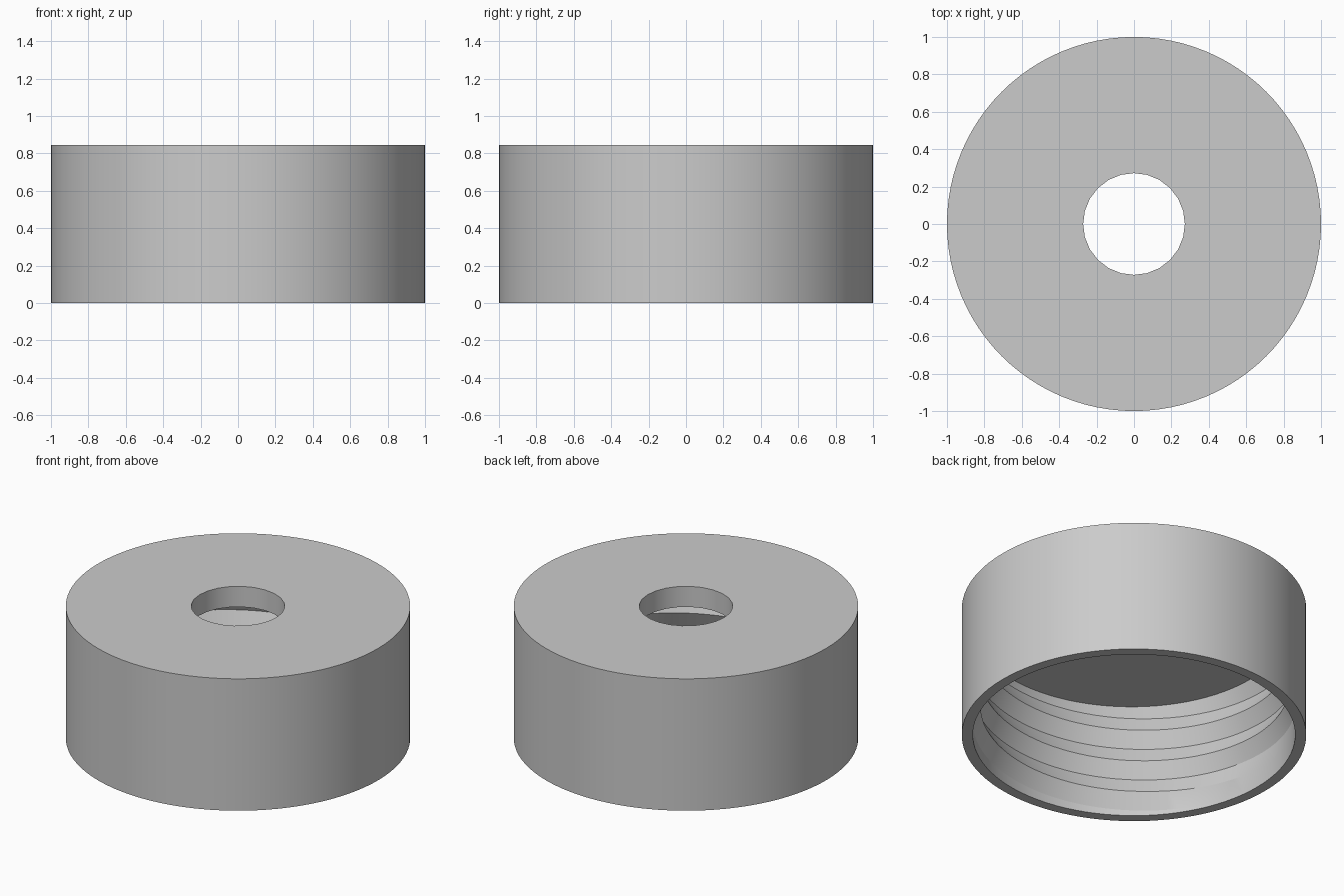
import bpy, bmesh
from math import pi, cos, sin, radians

cube = bpy.data.objects.get("Cube")
if cube:
    bpy.data.objects.remove(cube)

SEGMENTS, HOLE_STEP = 96, 4
HEIGHT, CEILING = 0.845, 0.713
OUTER, BORE, HOLE = 1.0, 0.936, 0.272
PITCH, DEPTH = 0.205, 0.046
THREAD_Z, THREAD_ANGLE = 0.10, radians(165)


def bore_radius(turn, z):
    """V thread radius; the ridge fades in over its first sixth of a turn."""
    t = (z - THREAD_Z) / PITCH - turn
    strand = round(t)
    fade = min(1, max(0, (turn + strand) * 6))
    return BORE - DEPTH * fade * (1 - 2 * abs(t - strand))


def add_vert(bm, radius, step, z):
    angle = THREAD_ANGLE + 2 * pi * step / SEGMENTS
    return bm.verts.new((radius * cos(angle), radius * sin(angle), z))


bm = bmesh.new()
columns = []
for i in range(SEGMENTS + 1):
    turn = i / SEGMENTS
    # Outer wall and rim
    column = [add_vert(bm, OUTER, i, HEIGHT), add_vert(bm, OUTER, i, 0)]
    # Threaded bore: crest and root rows climb along the helix
    for half in range(-4, 9):
        z = min(CEILING, max(0, THREAD_Z + PITCH * (turn + half / 2)))
        column.append(add_vert(bm, bore_radius(turn, z), i, z))
    # Hole through the top plate, with fewer sides
    side = i - i % HOLE_STEP
    column += [add_vert(bm, HOLE, side, CEILING), add_vert(bm, HOLE, side, HEIGHT)]
    columns.append(column)

# Skin neighbouring columns, then weld the coinciding points
for a, b in zip(columns, columns[1:]):
    for j in range(len(a)):
        bm.faces.new((a[j - 1], a[j], b[j], b[j - 1]))
bmesh.ops.remove_doubles(bm, verts=bm.verts[:], dist=0.0002)
bmesh.ops.recalc_face_normals(bm, faces=bm.faces[:])

mesh = bpy.data.meshes.new("threaded_cap")
bm.to_mesh(mesh)
bm.free()
cap = bpy.data.objects.new("threaded_cap", mesh)
bpy.context.collection.objects.link(cap)

# Plain grey
grey = bpy.data.materials.new("plain_grey")
grey.use_nodes = True
colour = (0.6, 0.6, 0.6, 1)
grey.diffuse_color = colour
grey.node_tree.nodes["Principled BSDF"].inputs["Base Color"].default_value = colour
mesh.materials.append(grey)

bpy.ops.object.select_all(action="DESELECT")
cap.select_set(True)
bpy.context.view_layer.objects.active = cap
bpy.ops.object.shade_smooth_by_angle(angle=radians(20))
